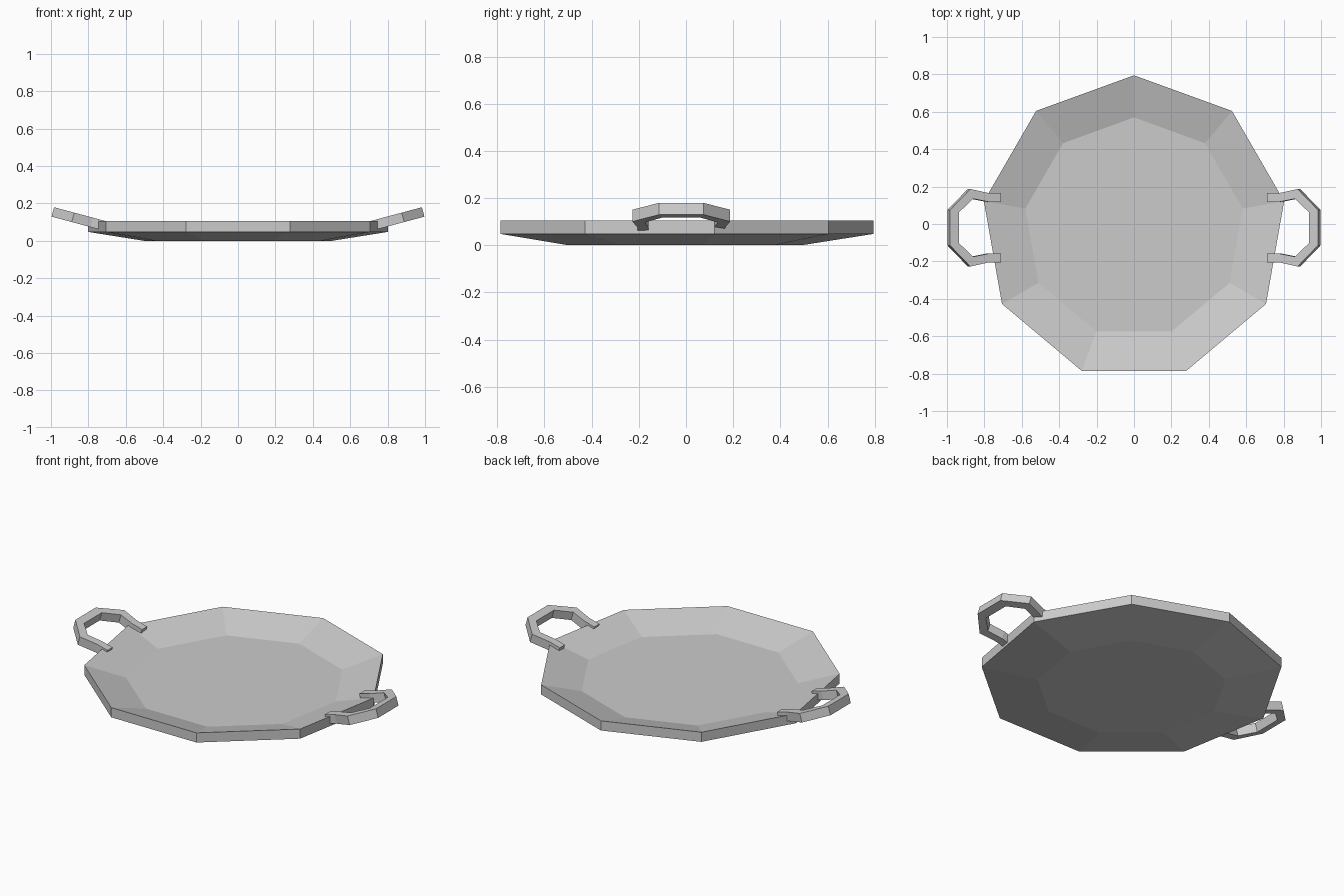
import bpy, math

if "Cube" in bpy.data.objects:
    bpy.data.objects.remove(bpy.data.objects["Cube"])

CY = -0.02  # shared centre line of pan and handles

grey = bpy.data.materials.new("light_grey")
grey.diffuse_color = (0.6, 0.6, 0.6, 1)
grey.use_nodes = True
grey.node_tree.nodes["Principled BSDF"].inputs["Base Color"].default_value = grey.diffuse_color


def make(name, verts, faces):
    me = bpy.data.meshes.new(name)
    me.from_pydata(verts, [], faces)
    me.materials.append(grey)
    ob = bpy.data.objects.new(name, me)
    bpy.context.collection.objects.link(ob)
    return ob


# Shallow nine-sided pan: base, flared underside, upright rim, sloped inside, floor
N = 9
rings = [(0.51, 0.0), (0.815, 0.048), (0.815, 0.105), (0.59, 0.04)]
verts = []
for r, z in rings:
    for i in range(N):
        a = math.radians(90 + 40 * i)
        verts.append((r * math.cos(a), CY + r * math.sin(a), z))
faces = [tuple(reversed(range(N))), tuple(range(3 * N, 4 * N))]
for k in range(len(rings) - 1):
    for i in range(N):
        j = (i + 1) % N
        faces.append((k * N + i, k * N + j, (k + 1) * N + j, (k + 1) * N + i))
make("pan", verts, faces)

# Angular loop handles, tilted upward away from the pan
outer = [(0.71, 0.185), (0.775, 0.185), (0.875, 0.207), (0.983, 0.095)]
inner = [(0.71, 0.138), (0.775, 0.138), (0.86, 0.155), (0.935, 0.083)]
TILT = 0.268


def handle(name, side):
    out = outer + [(x, -y) for x, y in reversed(outer)]
    inn = inner + [(x, -y) for x, y in reversed(inner)]
    verts = []
    for o, n in zip(out, inn):
        for (x, y), drop in ((o, 0), (n, 0), (n, 1), (o, 1)):
            z = 0.18 + TILT * (x - 0.985)
            verts.append((side * (x + 0.014 * drop), CY + y, z - 0.05 * drop))
    faces = [(0, 1, 2, 3)]
    count = len(out)
    for k in range(count - 1):
        for i in range(4):
            j = (i + 1) % 4
            faces.append((4 * k + i, 4 * k + 4 + i, 4 * k + 4 + j, 4 * k + j))
    e = 4 * (count - 1)
    faces.append((e + 3, e + 2, e + 1, e))
    if side < 0:
        faces = [tuple(reversed(f)) for f in faces]
    # wind every face so that normals point outward
    ob = make(name, verts, faces)
    import bmesh
    bm = bmesh.new()
    bm.from_mesh(ob.data)
    bmesh.ops.recalc_face_normals(bm, faces=bm.faces)
    bm.to_mesh(ob.data)
    bm.free()


handle("right_handle", 1)
handle("left_handle", -1)
